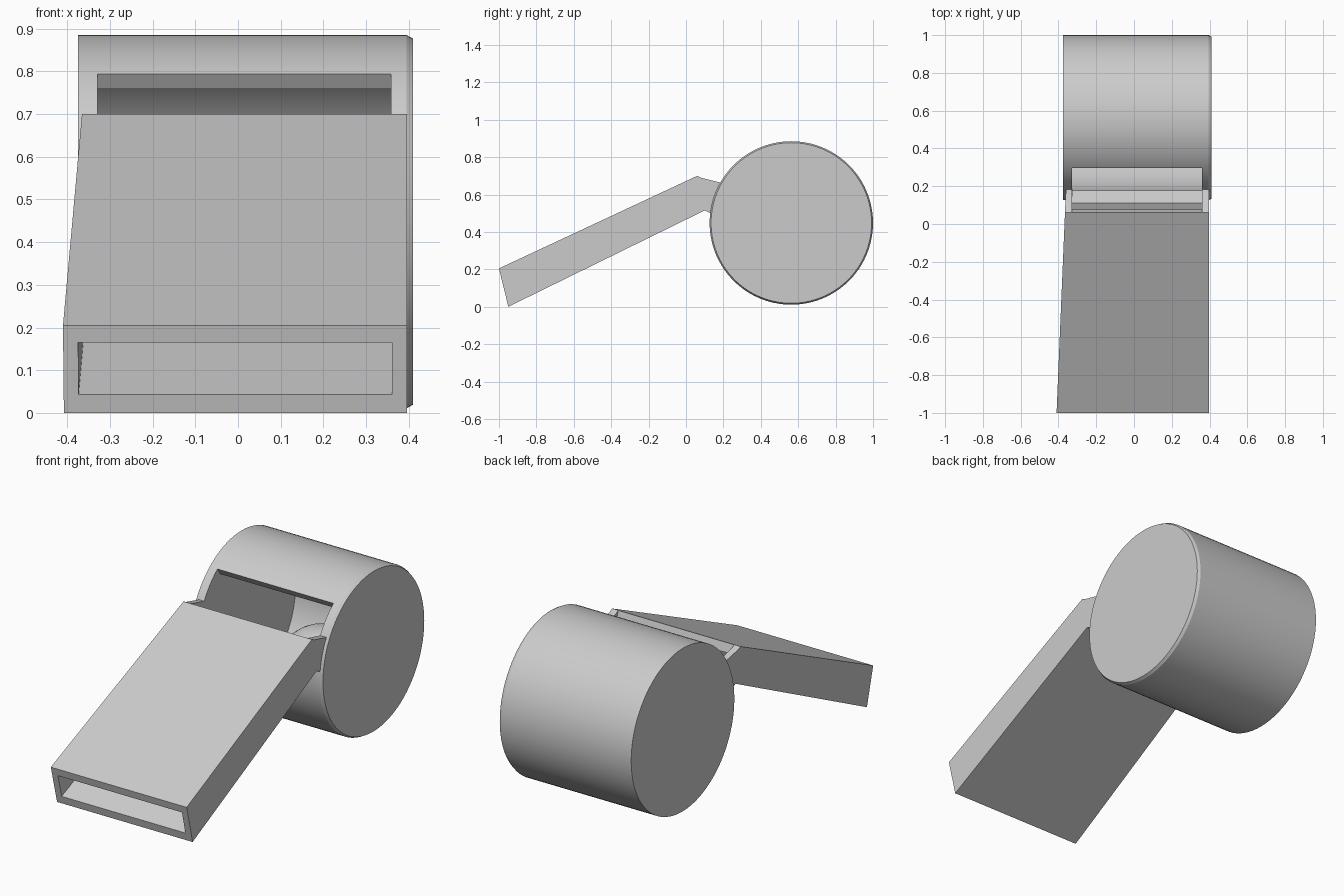
import bpy, bmesh, math

cube = bpy.data.objects.get("Cube")
if cube:
    bpy.data.objects.remove(cube, do_unlink=True)

grey = bpy.data.materials.new("plain_grey")
grey.use_nodes = True
grey.diffuse_color = (0.6, 0.6, 0.6, 1)
grey.node_tree.nodes["Principled BSDF"].inputs["Base Color"].default_value = (0.6, 0.6, 0.6, 1)

CY, CZ, R = 0.563, 0.448, 0.437   # barrel axis and radius


def loft(name, rings):
    """Closed solid through matching rings of points."""
    bm = bmesh.new()
    rows = [[bm.verts.new(p) for p in ring] for ring in rings]
    n = len(rows[0])
    for a, b in zip(rows, rows[1:]):
        for i in range(n):
            j = (i + 1) % n
            bm.faces.new((a[i], a[j], b[j], b[i]))
    bm.faces.new(rows[0])
    bm.faces.new(rows[-1])
    bmesh.ops.recalc_face_normals(bm, faces=bm.faces)
    mesh = bpy.data.meshes.new(name)
    bm.to_mesh(mesh)
    bm.free()
    mesh.materials.append(grey)
    ob = bpy.data.objects.new(name, mesh)
    bpy.context.collection.objects.link(ob)
    return ob


def circle(x, r, n=80):
    angles = [2 * math.pi * i / n for i in range(n)]
    return [(x, CY + r * math.cos(a), CZ + r * math.sin(a)) for a in angles]


def left_side(y):
    """The mouthpiece widens towards its tip on one side."""
    return -0.41 + 0.042 * (y + 1)


def slab(name, profile, inset=0.0):
    return loft(name, [[(left_side(y) + inset, y, z) for y, z in profile],
                       [(0.396 - inset, y, z) for y, z in profile]])


def combine(target, tool, operation):
    mod = target.modifiers.new(operation, 'BOOLEAN')
    mod.operation = operation
    mod.solver = 'EXACT'
    mod.object = tool
    bpy.context.view_layer.objects.active = target
    bpy.ops.object.modifier_apply(modifier=mod.name)
    bpy.data.objects.remove(tool, do_unlink=True)


# Barrel with one chamfered end, joined to the mouthpiece and its neck
body = loft("whistle_body", [circle(-0.375, R), circle(0.395, R), circle(0.41, R - 0.008)])
mouthpiece = slab("mouthpiece", [
    (-1, 0.205), (-0.95, 0), (0.10, 0.515), (0.13, 0.5), (0.3, 0.45),
    (0.3, 0.63), (0.18, 0.665), (0.08, 0.69), (0.06, 0.70)])
combine(body, mouthpiece, 'UNION')

# Hollow chamber, air channel and sound window
chamber = loft("chamber", [circle(-0.33, R - 0.042), circle(0.36, R - 0.042)])
combine(body, chamber, 'DIFFERENCE')
channel = slab("channel", [
    (-1.05, 0.0), (0.11, 0.555), (0.3, 0.5), (0.3, 0.6), (0.07, 0.655), (-1.05, 0.137)], 0.035)
combine(body, channel, 'DIFFERENCE')
window_profile = [(0.06, 0.702), (0.08, 0.64), (0.3, 0.5), (0.42, 0.7),
                  (0.32, 0.757), (0.295, 0.795), (0.29, 0.95), (0.06, 0.95)]
window = loft("window", [[(x, y, z) for y, z in window_profile] for x in (-0.329, 0.359)])
combine(body, window, 'DIFFERENCE')

# Loose ball resting in the chamber
bpy.ops.mesh.primitive_uv_sphere_add(segments=32, ring_count=16, radius=0.22,
                                     location=(0.1, CY, CZ - R + 0.042 + 0.22))
ball = bpy.context.object
ball.name = "ball"
ball.data.materials.append(grey)

for ob in (body, ball):
    bpy.ops.object.select_all(action='DESELECT')
    ob.select_set(True)
    bpy.context.view_layer.objects.active = ob
    bpy.ops.object.shade_smooth_by_angle(angle=math.radians(25))
